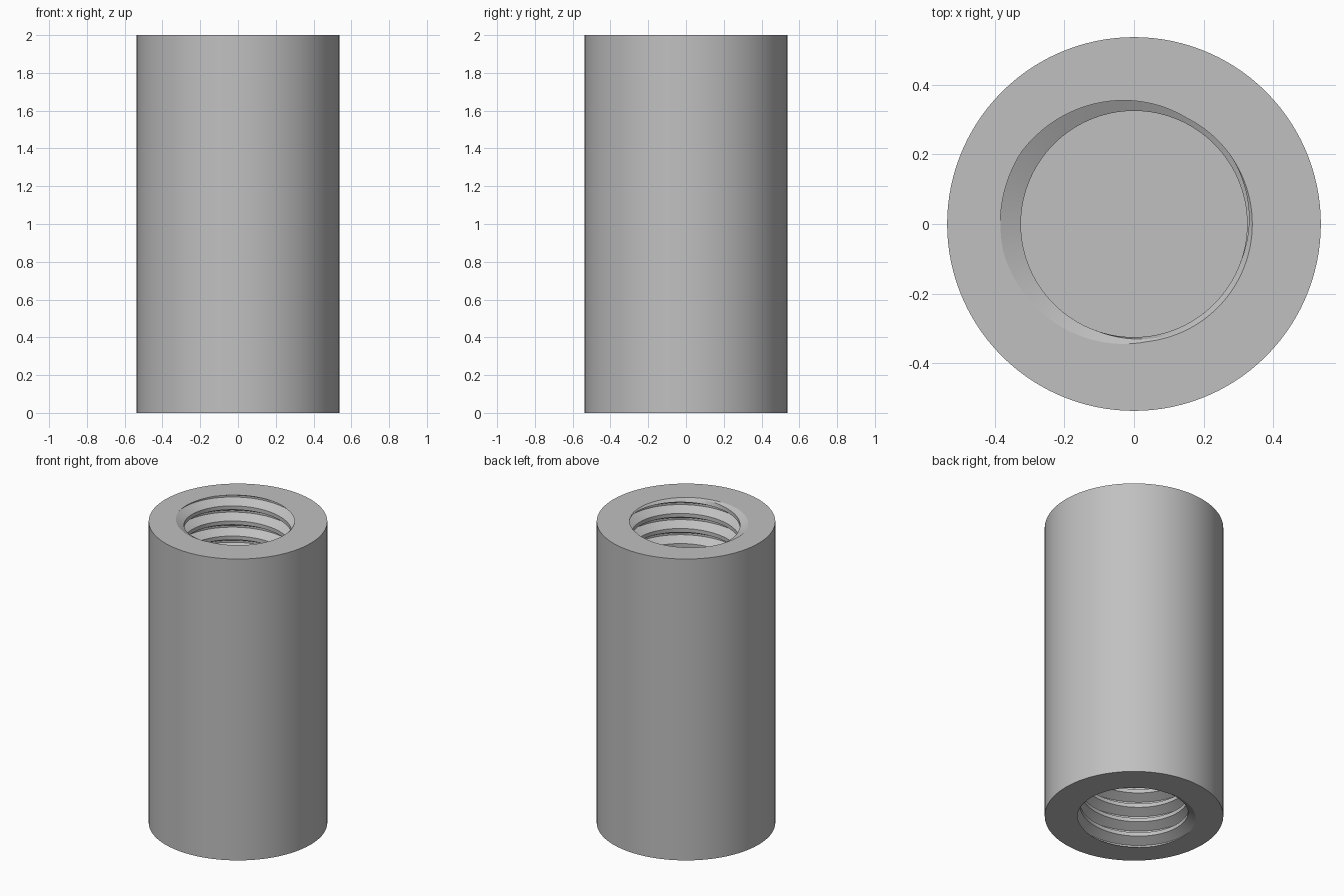
import bpy
import bmesh
import math
from mathutils import Matrix

cube = bpy.data.objects.get("Cube")
if cube:
    bpy.data.objects.remove(cube, do_unlink=True)

HEIGHT, OUTER = 2.0, 0.537
MINOR, MAJOR, MOUTH = 0.325, 0.384, 0.34
PITCH, DEPTH = 0.1, 0.9
SIDES = 120
ROOT_ANGLE = math.radians(170)     # where the groove meets the top face
ROOT_HALF = PITCH / 16
CREST_HALF = PITCH / 8
TOP, FLOOR, MIDDLE = HEIGHT, HEIGHT - DEPTH, HEIGHT / 2

metal = bpy.data.materials.new("light_grey_metal")
metal.use_nodes = True
colour = (0.53, 0.53, 0.53, 1)
metal.diffuse_color = colour
metal.node_tree.nodes["Principled BSDF"].inputs["Base Color"].default_value = colour


def groove_height(angle):
    """Height of one groove centre of the right-handed helix."""
    return TOP + PITCH * (angle - ROOT_ANGLE) / math.tau


def bore_radius(angle, z):
    """Thread profile with flat roots, flat crests and a bevelled mouth."""
    offset = (z - groove_height(angle)) % PITCH
    offset = min(offset, PITCH - offset)
    flank = PITCH / 2 - ROOT_HALF - CREST_HALF
    t = min(max((offset - ROOT_HALF) / flank, 0), 1)
    return max(MAJOR + (MINOR - MAJOR) * t, MOUTH - (TOP - z))


def point(angle, radius, z):
    return (radius * math.cos(angle), radius * math.sin(angle), z)


def column(bm, angle):
    """One vertical section: outer wall, top face, then the thread downwards."""
    verts = [bm.verts.new(point(angle, OUTER, z)) for z in (MIDDLE, TOP)]
    breaks = (PITCH / 2 - CREST_HALF, ROOT_HALF, -ROOT_HALF, CREST_HALF - PITCH / 2)
    heights = [groove_height(angle) - k * PITCH + b
               for k in range(-2, round(DEPTH / PITCH) + 3) for b in breaks]
    for z in heights:
        z = min(max(z, FLOOR), TOP)
        verts.append(bm.verts.new(point(angle, bore_radius(angle, z), z)))
    return verts


# Upper half of the sleeve with its threaded blind bore
bm = bmesh.new()
columns = [column(bm, math.tau * i / SIDES) for i in range(SIDES + 1)]
for a, b in zip(columns, columns[1:]):
    for j in range(len(a) - 1):
        bm.faces.new((a[j], b[j], b[j + 1], a[j + 1]))
bm.faces.new([c[-1] for c in columns[:-1]])      # floor of the bore
bmesh.ops.remove_doubles(bm, verts=bm.verts, dist=0.00005)

# Lower half: the same shape turned end over end
half = bmesh.ops.duplicate(bm, geom=bm.verts[:] + bm.edges[:] + bm.faces[:])
turned = [g for g in half["geom"] if isinstance(g, bmesh.types.BMVert)]
bmesh.ops.rotate(bm, verts=turned, cent=(0, 0, MIDDLE),
                 matrix=Matrix.Rotation(math.pi, 3, 'X'))
bmesh.ops.remove_doubles(bm, verts=bm.verts, dist=0.00005)
bmesh.ops.recalc_face_normals(bm, faces=bm.faces)

mesh = bpy.data.meshes.new("threaded_sleeve")
bm.to_mesh(mesh)
bm.free()
mesh.materials.append(metal)
sleeve = bpy.data.objects.new("threaded_sleeve", mesh)
bpy.context.collection.objects.link(sleeve)
bpy.context.view_layer.objects.active = sleeve
sleeve.select_set(True)
bpy.ops.object.shade_smooth_by_angle(angle=math.radians(25))
